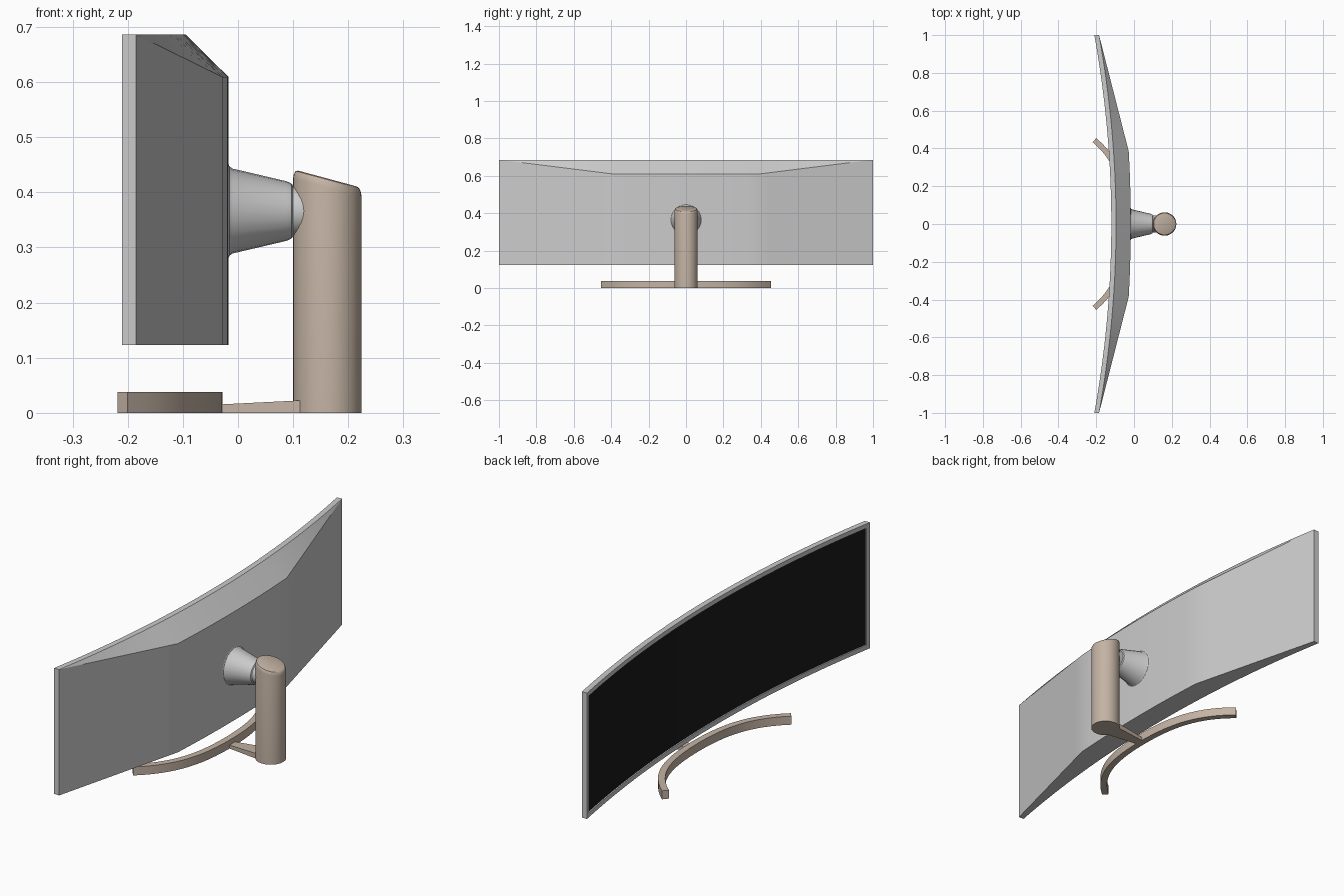
import bpy, bmesh, math
from mathutils import Vector

if "Cube" in bpy.data.objects:
    bpy.data.objects.remove(bpy.data.objects["Cube"])


def material(name, rgb):
    m = bpy.data.materials.new(name)
    m.diffuse_color = (*rgb, 1)
    m.use_nodes = True
    m.node_tree.nodes["Principled BSDF"].inputs["Base Color"].default_value = m.diffuse_color
    return m


TAN = material("tan_metal", (0.55, 0.45, 0.37))
DARK = material("dark_glass", (0.01, 0.01, 0.01))


def finish(bm, name, mat=None, angle=30):
    bmesh.ops.remove_doubles(bm, verts=bm.verts, dist=1e-5)
    me = bpy.data.meshes.new(name)
    bm.to_mesh(me)
    bm.free()
    ob = bpy.data.objects.new(name, me)
    bpy.context.collection.objects.link(ob)
    if mat:
        me.materials.append(mat)
    bpy.ops.object.select_all(action='DESELECT')
    ob.select_set(True)
    bpy.context.view_layer.objects.active = ob
    bpy.ops.object.shade_smooth_by_angle(angle=math.radians(angle))
    return ob


def loft(rings):
    """Skin closed rings of equal length and cap both ends."""
    bm = bmesh.new()
    rows = [[bm.verts.new(p) for p in r] for r in rings]
    n = len(rows[0])
    for a, b in zip(rows, rows[1:]):
        for i in range(n):
            bm.faces.new((a[i], a[(i + 1) % n], b[(i + 1) % n], b[i]))
    bm.faces.new(rows[0])
    bm.faces.new(rows[-1])
    bmesh.ops.remove_doubles(bm, verts=bm.verts, dist=1e-5)
    bmesh.ops.recalc_face_normals(bm, faces=bm.faces)
    return bm


# Curved housing: sections swept along y
Z0, Z1, FLAT, RIM, BEZEL, RECESS = 0.123, 0.686, 0.385, 0.025, 0.02, 0.006


def front_x(y):
    return -0.12 - 0.09 * y * y


def section(y):
    a, xf = abs(y), front_x(y)
    if a <= FLAT:
        xb, zb = -0.017 - 0.011 * (a / FLAT) ** 2, 0.609
    else:
        t = (a - FLAT) / (1 - FLAT)
        xb = -0.028 + t * (front_x(1) + RIM + 0.028)
        zb = 0.609 + t * (Z1 - 0.609)
    return [(xf, y, Z0), (xf, y, Z1), (xf + RIM, y, Z1), (xb, y, zb),
            (xb, y, Z0), (xf + RIM, y, Z0)]


half = [FLAT * i / 7 for i in range(1, 8)] + \
       [FLAT + (1 - FLAT) * i / 10 for i in range(1, 11)]
ys = [-y for y in reversed(half)] + [0] + half
bm = loft([section(y) for y in ys])

# Bezel and recess on the screen side
front = [f for f in bm.faces if all(abs(v.co.x - front_x(v.co.y)) < 1e-4 for v in f.verts)]
bmesh.ops.inset_region(bm, faces=front, thickness=BEZEL, use_even_offset=True)
bmesh.ops.inset_region(bm, faces=front, thickness=0, depth=-RECESS, use_even_offset=True)
bmesh.ops.delete(bm, geom=front, context='FACES')
finish(bm, "monitor_housing", angle=12)

# Screen panel
bm = bmesh.new()
W = 1 - BEZEL * 0.95
cols = []
for i in range(33):
    y = -W + 2 * W * i / 32
    cols.append([bm.verts.new((front_x(y) + RECESS, y, z))
                 for z in (Z0 + BEZEL * 0.95, Z1 - BEZEL * 0.95)])
for a, b in zip(cols, cols[1:]):
    bm.faces.new((a[0], a[1], b[1], b[0]))
finish(bm, "screen", DARK)

# Neck: flared cone turned around the x axis
N = 24
profile = [(-0.03, 0.09), (-0.018, 0.088), (-0.0155, 0.081), (-0.01, 0.077),
           (0.088, 0.054), (0.097, 0.050), (0.10, 0.045), (0.13, 0.045)]
circle = [(math.cos(2 * math.pi * i / N), math.sin(2 * math.pi * i / N)) for i in range(N)]
finish(loft([[(x, r * c, 0.366 + r * s) for c, s in circle] for x, r in profile]), "neck")

# Column with a slanted, rounded top
CX = 0.162
top = lambda x: 0.425 - 0.27 * (x - CX)
circle = [(math.cos(2 * math.pi * i / 40), math.sin(2 * math.pi * i / 40)) for i in range(40)]
rings = [[(CX + 0.062 * c, 0.062 * s, 0) for c, s in circle]]
for r, drop in ((0.062, 0.016), (0.0607, 0.008), (0.0575, 0.002), (0.053, 0)):
    rings.append([(CX + r * c, r * s, top(CX + r * c) - drop) for c, s in circle])
finish(loft(rings), "column", TAN)

# Curved foot: bar swept along a bow that tightens at its ends
rings = []
for i in range(33):
    y = 0.455 * (i / 16 - 1)
    p = Vector((-0.028 - 0.375 * y ** 2 - 2.2 * y ** 4, y))
    normal = Vector((1, 0.75 * y + 8.8 * y ** 3)).normalized()
    q = p - normal * 0.029
    rings.append([(p.x, p.y, 0), (p.x, p.y, 0.038), (q.x, q.y, 0.038), (q.x, q.y, 0)])
finish(loft(rings), "curved_foot", TAN)

# Wedge joining foot and column
finish(loft([[(x, -w, 0), (x, w, 0), (x, w, h), (x, -w, h)]
             for x, w, h in ((-0.04, 0.018, 0.015), (0.12, 0.038, 0.023))]),
       "foot_link", TAN)
